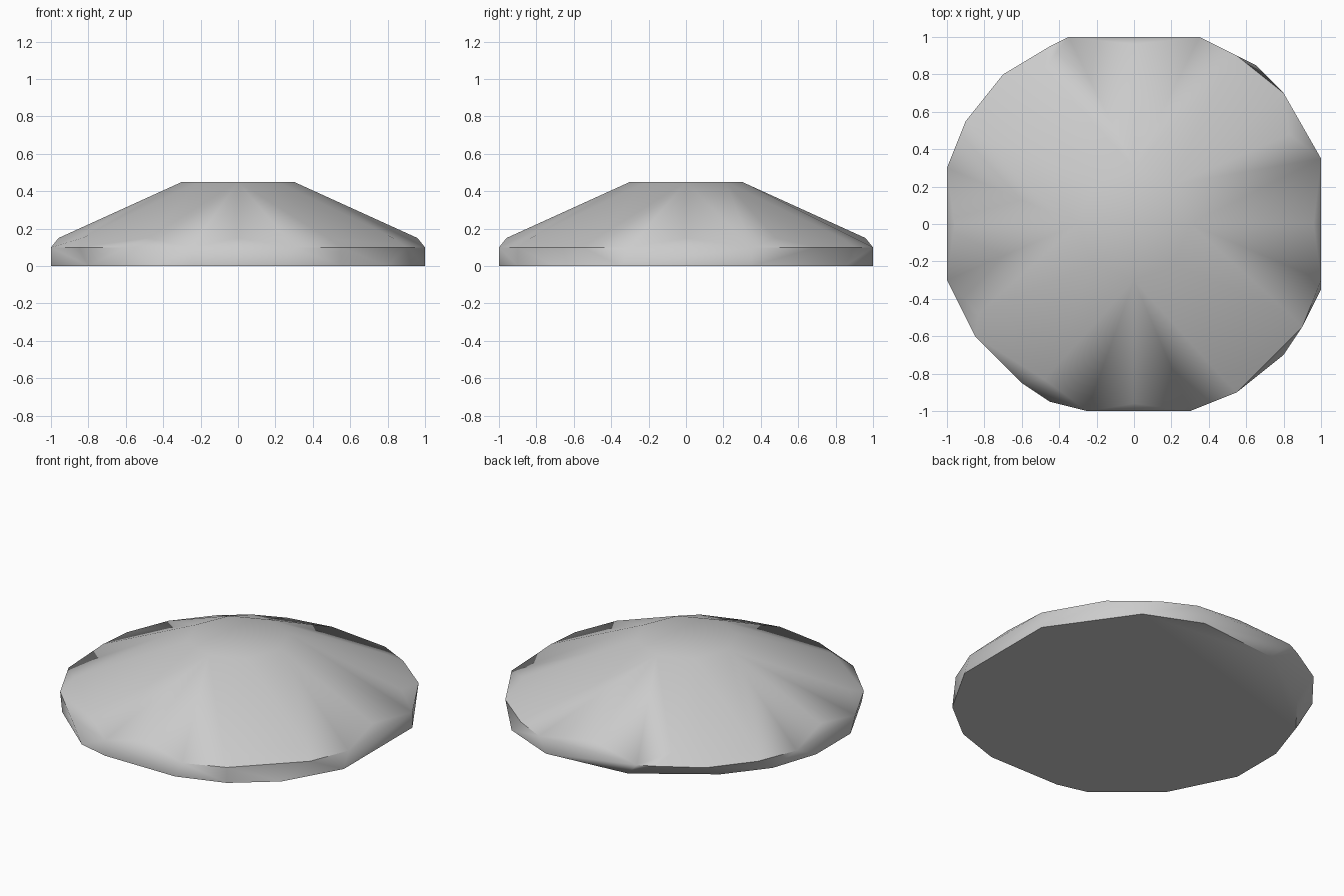
import bpy
import bmesh
import math

# Remove the default object
default_object = bpy.data.objects.get("Cube")
if default_object:
    bpy.data.objects.remove(default_object, do_unlink=True)


def make_material(name, color):
    material = bpy.data.materials.new(name)
    material.use_nodes = True
    material.diffuse_color = color
    material.node_tree.nodes["Principled BSDF"].inputs["Base Color"].default_value = color
    return material


def circle(radius, sides, turn=0.0):
    """Points of a regular polygon around the centre."""
    angles = [math.tau * (step + turn) / sides for step in range(sides)]
    return [(radius * math.cos(a), radius * math.sin(a)) for a in angles]


# Irregular chipped outlines: the foot on the ground and the widest rim
foot_outline = [
    (0.3, 1), (0.65, 0.85), (1, 0.35), (1, -0.35), (0.8, -0.7), (0.55, -0.9),
    (0.25, -1), (-0.25, -1), (-0.45, -0.95), (-0.8, -0.65), (-1, -0.25),
    (-1, 0.1), (-0.9, 0.4), (-0.7, 0.65), (-0.25, 0.95),
]
rim_outline = [
    (0.35, 1), (0.55, 0.9), (0.8, 0.7), (1, 0.35), (1, -0.3), (0.9, -0.55),
    (0.55, -0.9), (0.3, -1), (-0.25, -1), (-0.6, -0.85), (-0.85, -0.6),
    (-1, -0.3), (-1, 0.3), (-0.9, 0.55), (-0.7, 0.8), (-0.45, 0.95), (-0.35, 1),
]

# Height of each layer, from the ground to the flat crown
layers = [
    (0.0, foot_outline),
    (0.1, rim_outline),
    (0.15, circle(0.96, 12)),
    (0.45, circle(0.3, 8)),
]


def build_stone(name, layers, material):
    """Wrap the stacked outlines in one faceted solid."""
    bm = bmesh.new()
    for height, outline in layers:
        for x, y in outline:
            bm.verts.new((x, y, height))
    hull = bmesh.ops.convex_hull(bm, input=bm.verts)
    loose = {v for v in hull["geom_interior"] + hull["geom_unused"]
             if isinstance(v, bmesh.types.BMVert)}
    bmesh.ops.delete(bm, geom=list(loose), context="VERTS")
    bmesh.ops.dissolve_limit(bm, angle_limit=math.radians(1),
                             verts=bm.verts, edges=bm.edges)
    bmesh.ops.recalc_face_normals(bm, faces=bm.faces)
    mesh = bpy.data.meshes.new(name)
    bm.to_mesh(mesh)
    bm.free()
    mesh.materials.append(material)
    stone = bpy.data.objects.new(name, mesh)
    bpy.context.collection.objects.link(stone)
    return stone


# Low flat-topped stone with soft slopes and a crisp rim
stone = build_stone("flat_stone", layers, make_material("stone grey", (0.6, 0.6, 0.6, 1)))
bpy.ops.object.select_all(action="DESELECT")
stone.select_set(True)
bpy.context.view_layer.objects.active = stone
bpy.ops.object.shade_smooth_by_angle(angle=math.radians(40))
